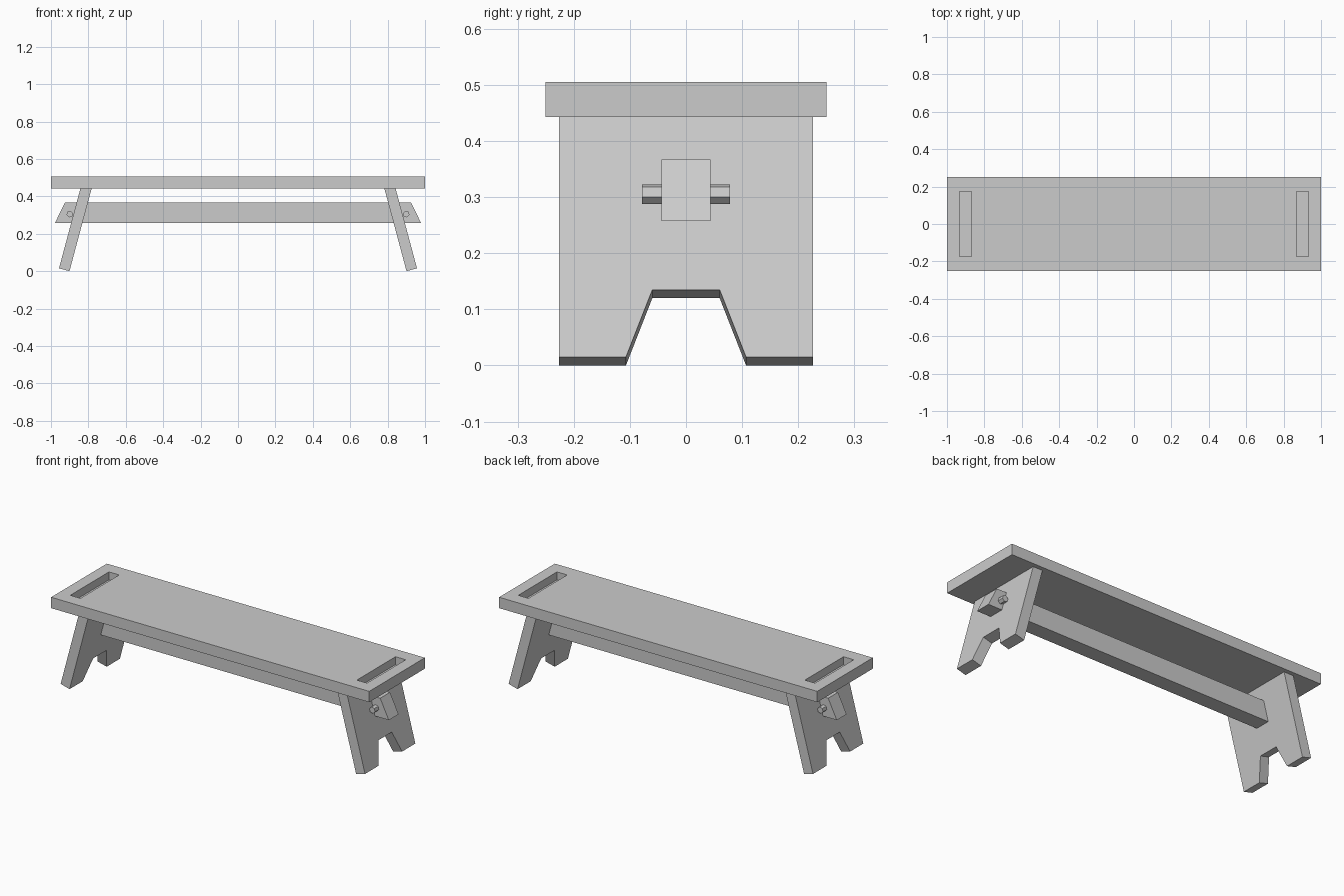
import bpy, bmesh, math

if "Cube" in bpy.data.objects:
    bpy.data.objects.remove(bpy.data.objects["Cube"], do_unlink=True)

GREY = (0.6, 0.6, 0.6, 1)
mat = bpy.data.materials.new("plain grey")
mat.use_nodes = True
mat.diffuse_color = GREY
mat.node_tree.nodes["Principled BSDF"].inputs["Base Color"].default_value = GREY


def prism(name, side_a, side_b):
    """Solid between two matching outlines."""
    bm = bmesh.new()
    a = [bm.verts.new(p) for p in side_a]
    b = [bm.verts.new(p) for p in side_b]
    bm.faces.new(a)
    bm.faces.new(b[::-1])
    for i in range(len(a)):
        j = (i + 1) % len(a)
        bm.faces.new((a[i], b[i], b[j], a[j]))
    bmesh.ops.recalc_face_normals(bm, faces=bm.faces)
    mesh = bpy.data.meshes.new(name)
    bm.to_mesh(mesh)
    bm.free()
    mesh.materials.append(mat)
    obj = bpy.data.objects.new(name, mesh)
    bpy.context.collection.objects.link(obj)
    return obj


def along_y(name, outline, half):
    """Extrude an (x, z) outline across the depth."""
    return prism(name, [(x, -half, z) for x, z in outline],
                 [(x, half, z) for x, z in outline])


def box(name, x0, x1, half_y, z0, z1):
    return along_y(name, [(x0, z0), (x1, z0), (x1, z1), (x0, z1)], half_y)


TILT = math.radians(15)
SEAT_BOTTOM, SEAT_TOP = 0.443, 0.505
THICK = 0.058

# Seat board with a blind slot near each end
seat = box("seat", -1, 1, 0.25, SEAT_BOTTOM, SEAT_TOP)
for side in (-1, 1):
    cutter = box("slot_cutter", side * 0.901 - 0.032, side * 0.901 + 0.032,
                 0.174, SEAT_TOP - 0.045, SEAT_TOP + 0.05)
    cutter.hide_render = True
    cutter.hide_set(True)
    cut = seat.modifiers.new("slot", "BOOLEAN")
    cut.operation = "DIFFERENCE"
    cut.solver = "EXACT"
    cut.object = cutter

# Splayed legs with a tapered foot notch, trimmed flat under the seat
half_profile = [(0.06, 0.124), (0.107, 0), (0.226, 0), (0.226, 1)]
profile = half_profile + [(-y, s) for y, s in reversed(half_profile)]


def leg_face(side, offset):
    points = []
    for y, s in profile:
        z = min(s * math.cos(TILT) + offset * math.sin(TILT), SEAT_BOTTOM)
        x = 0.901 + offset / math.cos(TILT) - z * math.tan(TILT)
        points.append((side * x, y, z))
    return points


for side, label in ((-1, "right"), (1, "left")):
    prism(label + "_leg", leg_face(side, 0), leg_face(side, THICK))
    # Hexagonal peg resting against the outer leg face
    angles = [math.radians(45 + 60 * i) for i in range(6)]
    along_y(label + "_peg", [(side * (0.899 + 0.0184 * math.cos(a)),
                              0.305 + 0.0184 * math.sin(a)) for a in angles], 0.078)

# Stretcher running through both legs, with slanted ends
along_y("stretcher", [(-0.979, 0.257), (0.979, 0.257),
                      (0.925, 0.367), (-0.925, 0.367)], 0.044)
